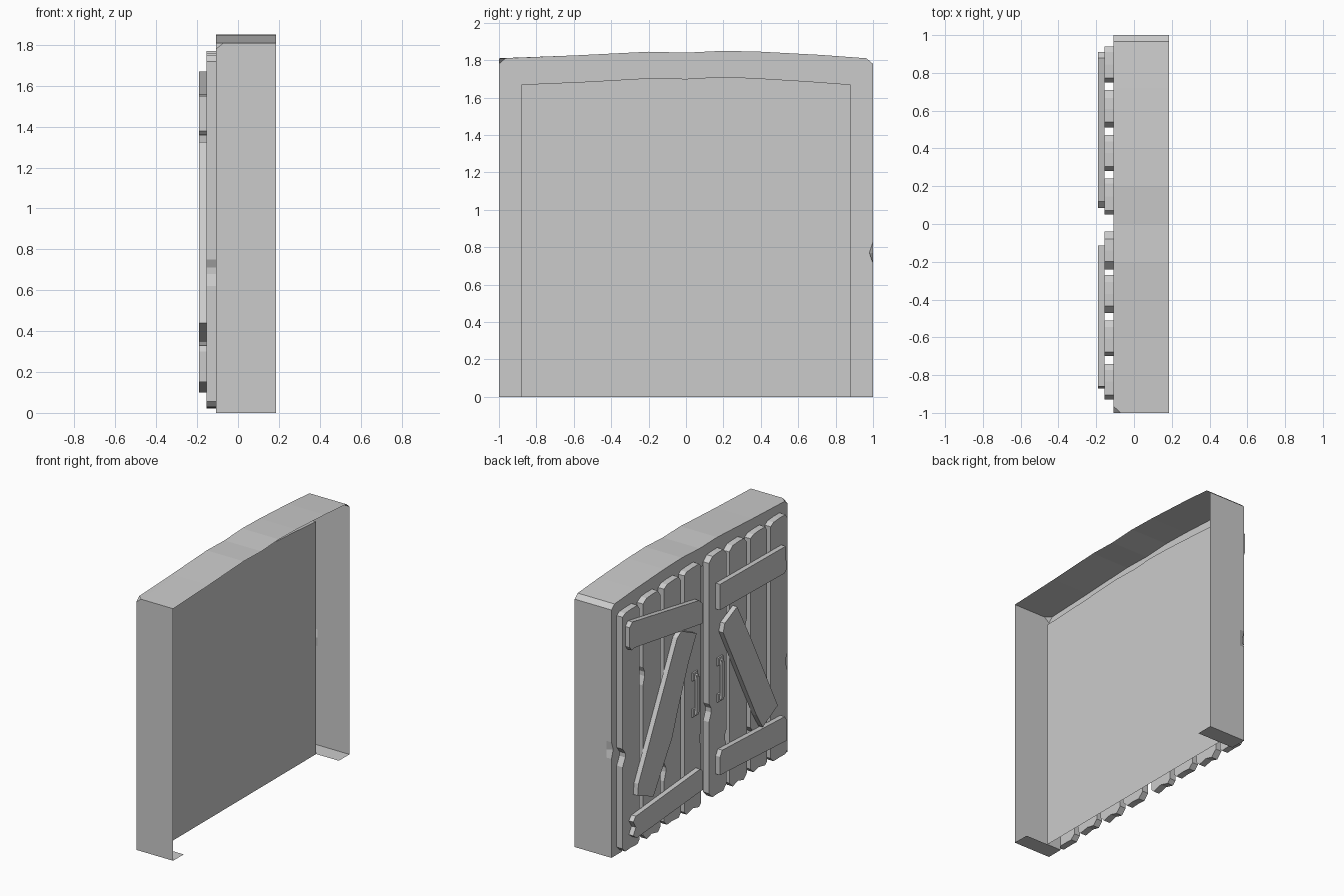
import bpy, bmesh, random

random.seed(4)
cube = bpy.data.objects.get("Cube")
if cube:
    bpy.data.objects.remove(cube, do_unlink=True)

grey = bpy.data.materials.new("plain_grey")
grey.use_nodes = True
COLOR = (0.6, 0.6, 0.6, 1)
grey.diffuse_color = COLOR
grey.node_tree.nodes["Principled BSDF"].inputs["Base Color"].default_value = COLOR

WALL, PLANK, BRACE = -0.108, -0.155, -0.19   # x of wall face, plank face, brace face
PANEL, BACK = 0.005, 0.185


def finish(name, bm):
    bmesh.ops.remove_doubles(bm, verts=bm.verts, dist=0.0005)
    bmesh.ops.recalc_face_normals(bm, faces=bm.faces)
    mesh = bpy.data.meshes.new(name)
    bm.to_mesh(mesh)
    bm.free()
    mesh.materials.append(grey)
    obj = bpy.data.objects.new(name, mesh)
    bpy.context.collection.objects.link(obj)
    return obj


def slab(name, outline, x0, x1):
    """Extrude a (y, z) outline from x0 to x1."""
    bm = bmesh.new()
    face = bm.faces.new([bm.verts.new((x0, y, z)) for y, z in outline])
    grown = bmesh.ops.extrude_face_region(bm, geom=[face])["geom"]
    verts = [g for g in grown if isinstance(g, bmesh.types.BMVert)]
    bmesh.ops.translate(bm, verts=verts, vec=(x1 - x0, 0, 0))
    return finish(name, bm)


# Wall shell: open at the back, with a slightly sagging arched top
arch = [(0.72, 1.828), (0.4, 1.845), (0.2, 1.85), (0, 1.84),
        (-0.2, 1.845), (-0.6, 1.825)]
right_side = [(1, 0), (1, 0.71), (1, 0.77), (1, 0.83), (1, 1.78), (0.965, 1.81)]
outer = right_side + arch + [(-1, 1.81), (-1, 1.81), (-1, 0)]
front = right_side + arch + [(-0.965, 1.81), (-1, 1.78), (-1, 0)]
chipped = [(0.98, z) if z == 0.77 else (y, z) for y, z in front]


def inset(y, z):
    side = 0.88 if y > 0 else -0.88
    return (side if abs(y) > 0.96 else y * 0.88, z - 0.14 if z > 1 else z)


inner = [inset(y, z) for y, z in front]
bm = bmesh.new()
rings = [[bm.verts.new((x, y, z)) for y, z in loop] for x, loop in
         ((BACK, outer), (-0.07, outer), (WALL, chipped), (WALL, inner), (PANEL, inner))]
for a, b in zip(rings, rings[1:]):
    for i in range(len(a) - 1):
        bm.faces.new((a[i], a[i + 1], b[i + 1], b[i]))
bm.faces.new(rings[-1])
# Floor strips under the two sides
for s in (-1, 1):
    bm.faces.new([bm.verts.new((x, s * y, 0)) for x, y in
                  ((WALL, 0.88), (BACK, 0.88), (BACK, 1), (WALL, 1))])
finish("door_wall", bm)


def plank(name, y0, y1, top, chips):
    """Rough board; chips are (side, height, depth) nicks in its long edges."""
    r = lambda a, b: random.uniform(a, b)
    low, c, d = r(0.02, 0.04), r(0.02, 0.045), r(0.02, 0.045)
    mid = (y0 + y1) / 2
    pts = [(y0 + c, low), (mid, low + r(0, 0.02)), (y1 - d, low), (y1, low + d)]
    for side, z, depth in chips:
        if side > 0:
            pts += [(y1, z - 0.06), (y1 - depth, z), (y1 - depth, z + 0.03), (y1, z + 0.07)]
    pts += [(y1, top - c), (y1 - d, top - 0.005), (mid, top), (y0 + c, top), (y0, top - d)]
    for side, z, depth in chips:
        if side < 0:
            pts += [(y0, z + 0.07), (y0 + depth, z + 0.03), (y0 + depth, z), (y0, z - 0.06)]
    slab(name, pts + [(y0, low + c)], WALL, PLANK)


# Planks of both doors
planks = [(0.75, 0.94, 1.74, [(1, 0.7, 0.03)]), (0.51, 0.71, 1.755, [(1, 1.2, 0.02)]),
          (0.28, 0.47, 1.765, [(1, 0.42, 0.02)]), (0.05, 0.24, 1.77, [(-1, 0.5, 0.015)]),
          (-0.24, -0.04, 1.77, [(1, 0.65, 0.025), (-1, 0.4, 0.02)]),
          (-0.47, -0.27, 1.76, [(-1, 1.1, 0.02)]), (-0.7, -0.51, 1.75, [(1, 0.3, 0.03)]),
          (-0.93, -0.74, 1.75, [(-1, 0.68, 0.02)])]
for i, (y0, y1, top, chips) in enumerate(planks):
    plank(f"plank_{i + 1}", y0, y1, top, chips)

# Braces nailed across the planks
braces = {
    "left_top_brace": [(0.91, 1.5), (0.89, 1.47), (0.85, 1.475), (0.085, 1.355),
                       (0.085, 1.5), (0.12, 1.535), (0.88, 1.67), (0.91, 1.64)],
    "left_diagonal_brace": [(0.82, 0.4), (0.81, 0.48), (0.37, 1.36), (0.32, 1.39),
                            (0.15, 1.31), (0.24, 1.14), (0.36, 0.85), (0.43, 0.66),
                            (0.47, 0.6), (0.64, 0.325)],
    "left_bottom_brace": [(0.87, 0.13), (0.83, 0.1), (0.085, 0.16), (0.085, 0.3),
                          (0.11, 0.32), (0.84, 0.26), (0.87, 0.23), (0.84, 0.18)],
    "right_top_brace": [(-0.115, 1.375), (-0.115, 1.56), (-0.86, 1.55), (-0.87, 1.38),
                        (-0.85, 1.36)],
    "right_diagonal_brace": [(-0.15, 1.2), (-0.17, 1.26), (-0.31, 1.325), (-0.46, 1.05),
                             (-0.77, 0.44), (-0.6, 0.35), (-0.53, 0.46)],
    "right_bottom_brace": [(-0.115, 0.19), (-0.115, 0.32), (-0.14, 0.36), (-0.85, 0.33),
                           (-0.87, 0.3), (-0.87, 0.15)],
}
for name, outline in braces.items():
    slab(name, outline, PLANK, BRACE)


# Handles: a thin bar held between two mounts
def box(name, y, z, w, h, x0, x1):
    slab(name, [(y - w, z - h), (y + w, z - h), (y + w, z + h), (y - w, z + h)], x0, x1)


for side, y in (("left", 0.13), ("right", -0.155)):
    for part, z in (("lower", 0.73), ("upper", 0.99)):
        box(f"{side}_handle_{part}_mount", y, z, 0.03, 0.028, PLANK, PLANK - 0.012)
        box(f"{side}_handle_{part}_post", y, z, 0.014, 0.014, PLANK, PLANK - 0.03)
    box(f"{side}_handle_bar", y, 0.86, 0.014, 0.13, PLANK - 0.018, PLANK - 0.032)
